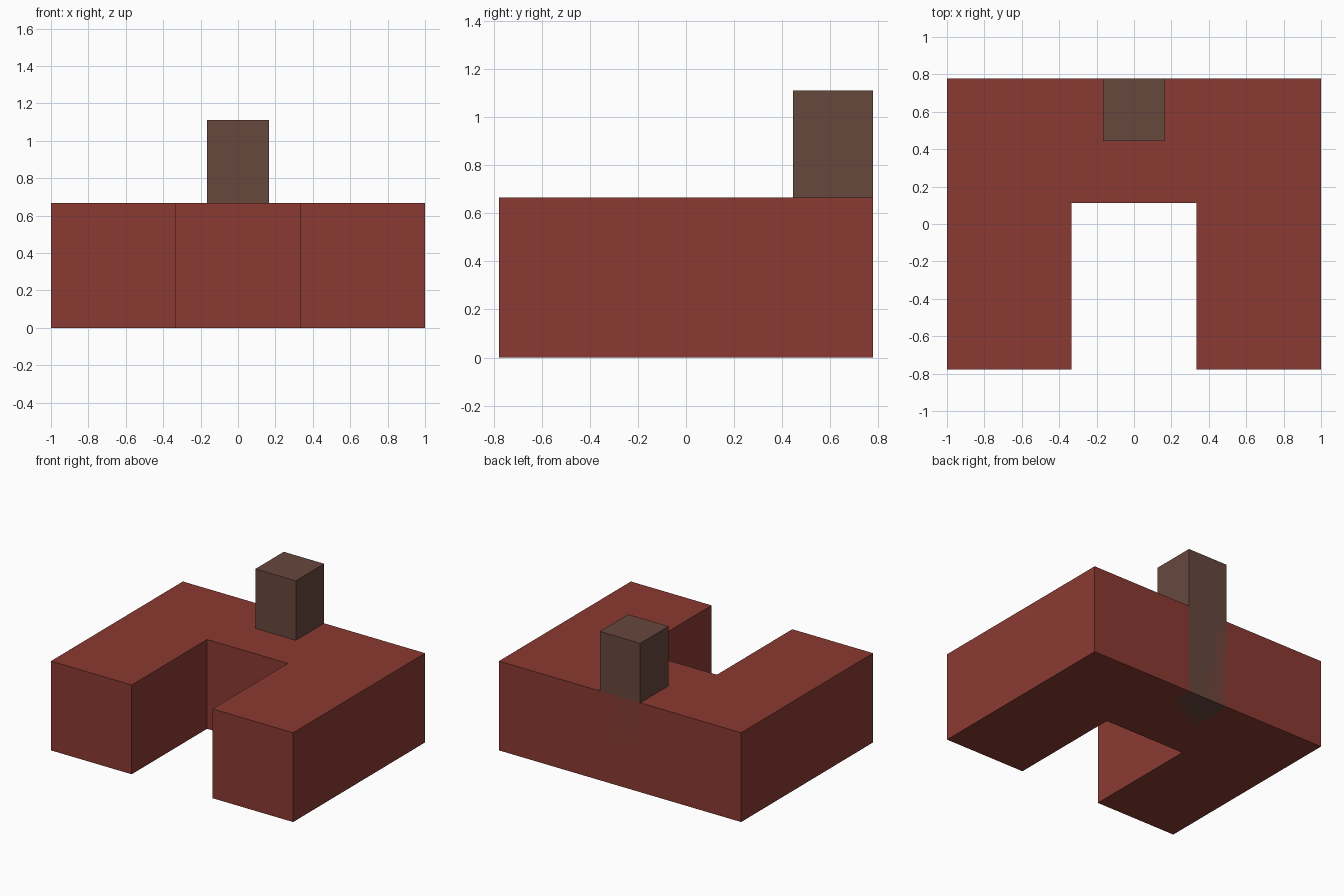
import bpy, bmesh

if "Cube" in bpy.data.objects:
    bpy.data.objects.remove(bpy.data.objects["Cube"])


def material(name, color):
    mat = bpy.data.materials.new(name)
    mat.diffuse_color = (*color, 1)
    mat.use_nodes = True
    mat.node_tree.nodes["Principled BSDF"].inputs["Base Color"].default_value = mat.diffuse_color
    return mat


def extrude_profile(name, profile, height, mat):
    """Extrude a counter-clockwise plan outline up from the ground."""
    bm = bmesh.new()
    base = bm.faces.new([bm.verts.new((x, y, 0)) for x, y in profile])
    top = bmesh.ops.extrude_face_region(bm, geom=[base], use_keep_orig=True)
    verts = [v for v in top["geom"] if isinstance(v, bmesh.types.BMVert)]
    bmesh.ops.translate(bm, verts=verts, vec=(0, 0, height))
    bmesh.ops.recalc_face_normals(bm, faces=bm.faces)
    mesh = bpy.data.meshes.new(name)
    bm.to_mesh(mesh)
    bm.free()
    mesh.materials.append(mat)
    obj = bpy.data.objects.new(name, mesh)
    bpy.context.collection.objects.link(obj)
    return obj


brick = material("brick_red", (0.258, 0.042, 0.032))
brown = material("chimney_brown", (0.136, 0.065, 0.048))

back = 7 / 9

# U-shaped building block, open to the front: right half outline, mirrored
right = [(1, -back), (1, back)]
inner = [(1 / 3, 1 / 9), (1 / 3, -back)]
left = [(-x, y) for x, y in reversed(inner + right)]
outline = right + left + inner
extrude_profile("building_block", outline, 2 / 3, brick)

# Chimney running from the ground up through the back wall
w = 1 / 6
extrude_profile("chimney",
                [(-w, back - 2 * w), (w, back - 2 * w), (w, back), (-w, back)],
                10 / 9, brown)
